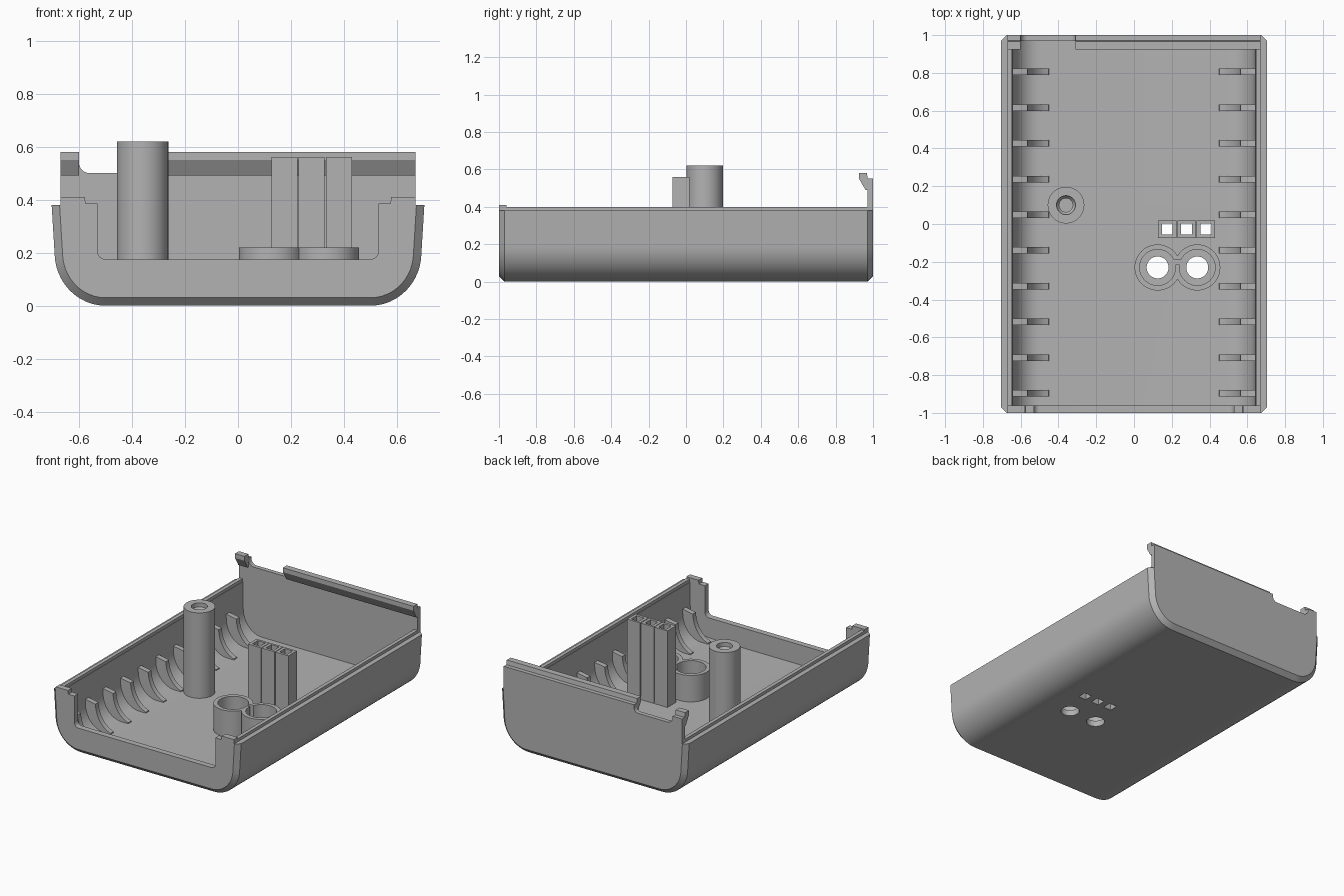
import bpy, bmesh
from math import sin, cos, pi

cube = bpy.data.objects.get("Cube")
if cube:
    bpy.data.objects.remove(cube, do_unlink=True)

GREY = (0.45, 0.45, 0.45, 1)
grey = bpy.data.materials.new("plain grey")
grey.use_nodes = True
grey.diffuse_color = GREY
grey.node_tree.nodes["Principled BSDF"].inputs["Base Color"].default_value = GREY


def finish(name, bm):
    bmesh.ops.recalc_face_normals(bm, faces=bm.faces)
    mesh = bpy.data.meshes.new(name)
    bm.to_mesh(mesh)
    bm.free()
    mesh.materials.append(grey)
    ob = bpy.data.objects.new(name, mesh)
    bpy.context.collection.objects.link(ob)
    return ob


def loft(name, rings):
    """Skin closed rings of equal length and cap both ends."""
    bm = bmesh.new()
    loops = [[bm.verts.new(p) for p in r] for r in rings]
    for a, b in zip(loops, loops[1:]):
        for i in range(len(a)):
            j = (i + 1) % len(a)
            bm.faces.new((a[i], a[j], b[j], b[i]))
    bm.faces.new(loops[0])
    bm.faces.new(loops[-1])
    return finish(name, bm)


def along_y(name, pts, y0, y1):
    return loft(name, [[(x, y, z) for x, z in pts] for y in (y0, y1)])


def along_x(name, pts, x0, x1):
    return loft(name, [[(x, y, z) for y, z in pts] for x in (x0, x1)])


def box(name, x0, x1, y0, y1, z0, z1):
    return along_y(name, [(x0, z0), (x1, z0), (x1, z1), (x0, z1)], y0, y1)


def lathe(name, cx, cy, profile, n=48):
    """Stack circles given as (radius, z)."""
    return loft(name, [[(cx + r * cos(2 * pi * i / n), cy + r * sin(2 * pi * i / n), z)
                        for i in range(n)] for r, z in profile])


def arc(cx, cz, rx, rz, a0, a1, n=12):
    return [(cx + rx * cos(a0 + (a1 - a0) * i / n), cz + rz * sin(a0 + (a1 - a0) * i / n))
            for i in range(n + 1)]


def boolean(ob, cutter, operation="DIFFERENCE"):
    """Apply a boolean and discard the helper."""
    mod = ob.modifiers.new("cut", "BOOLEAN")
    mod.object, mod.operation, mod.solver = cutter, operation, "EXACT"
    graph = bpy.context.evaluated_depsgraph_get()
    mesh = bpy.data.meshes.new_from_object(ob.evaluated_get(graph))
    ob.modifiers.clear()
    ob.data = mesh
    bpy.data.objects.remove(cutter, do_unlink=True)


def tray_section(top_x, side_x, base, top):
    """U-shaped section with rounded lower corners."""
    right = arc(0.5, 0.2, side_x - 0.5, 0.2 - base, -pi / 2, 0) + [(top_x, top)]
    return right + [(-x, z) for x, z in reversed(right)]


# Tray with chamfered ends, hollowed out
stations = [(-1, 0.03), (-0.97, 0), (0.97, 0), (1, 0.03)]
tray = loft("tray", [[(x, y, z) for x, z in tray_section(0.703 - d, 0.692 - d, d, 0.38)]
                     for y, d in stations])
boolean(tray, along_y("cavity", tray_section(0.645, 0.64, 0.04, 0.6), -0.96, 0.97))

# Wide opening in the front wall
right = arc(0.5, 0.205, 0.03, 0.03, -pi / 2, 0, 6) + [(0.53, 0.6)]
boolean(tray, along_y("opening", right + [(-x, z) for x, z in reversed(right)], -1.1, -0.9))

# Floor holes for the buttons and lights
BUTTONS, BUTTON_Y = (0.125, 0.335), -0.23
LIGHTS = (0.176, 0.278, 0.381)
for x in BUTTONS:
    boolean(tray, lathe("hole", x, BUTTON_Y, [(0.058, -0.1), (0.058, 0.1)]))
for x in LIGHTS:
    boolean(tray, box("hole", x - 0.029, x + 0.029, -0.055, 0.003, -0.1, 0.1))

# Side lips, front corner tabs and ribs
for side, s in (("right", -1), ("left", 1)):
    box(side + "_lip", s * 0.645, s * 0.67, -0.97, 0.98, 0.36, 0.4)
    tab = [(0.53, 0.36), (0.67, 0.36), (0.67, 0.41), (0.578, 0.41), (0.575, 0.385), (0.53, 0.385)]
    along_y(side + "_front_tab", [(s * x, z) for x, z in tab], -1, -0.96)
    rib = [(0.45, 0.03)] + arc(0.41, 0.22, 0.155, 0.18, -1.3, -0.1, 8) \
        + [(0.565, 0.215), (0.65, 0.23), (0.65, 0.16), (0.6, 0.06), (0.52, 0.03)]
    for i in range(10):
        y = 0.805 - i * 0.189
        along_y(f"{side}_rib_{i + 1}", [(s * x, z) for x, z in rib], y - 0.017, y + 0.017)

# Tall back wall with a rounded notch
notch = arc(-0.34, 0.53, 0.03, 0.03, 0, -pi / 2, 6) + arc(-0.56, 0.54, 0.04, 0.04, -pi / 2, -pi, 6)
along_y("back_wall", [(-0.67, 0.36), (0.67, 0.36), (0.67, 0.55), (-0.31, 0.55)]
        + notch + [(-0.6, 0.55), (-0.67, 0.55)], 0.97, 1)

# Snap ridges on the back wall
hook = [(0.925, 0.58), (0.967, 0.58), (0.972, 0.55), (0.98, 0.55), (0.98, 0.49), (0.96, 0.49), (0.925, 0.55)]
along_x("long_snap_ridge", hook, -0.31, 0.67)
along_x("short_snap_ridge", hook, -0.67, -0.6)

# Screw post with a threaded bore
post = lathe("screw_post", -0.36, 0.1, [(0.097, 0.03), (0.097, 0.62)])
thread = [(0.05 if i % 2 else 0.036, 0.25 + 0.018 * i) for i in range(20)]
boolean(post, lathe("bore", -0.36, 0.1, thread + [(0.05, 0.61), (0.05, 0.7)], 32))

# Joined button collars
collars = lathe("button_collars", BUTTONS[0], BUTTON_Y, [(0.122, 0.03), (0.122, 0.22)])
boolean(collars, lathe("collar", BUTTONS[1], BUTTON_Y, [(0.122, 0.03), (0.122, 0.22)]), "UNION")
for x in BUTTONS:
    boolean(collars, lathe("bore", x, BUTTON_Y, [(0.095, 0), (0.095, 0.3)]))
boolean(collars, box("slot", 0.2, 0.26, BUTTON_Y + 0.015, BUTTON_Y + 0.04, 0, 0.3))

# Square light guides
for i, x in enumerate(LIGHTS):
    guide = box(f"light_guide_{i + 1}", x - 0.049, x + 0.049, -0.073, 0.018, 0.03, 0.56)
    boolean(guide, box("shaft", x - 0.029, x + 0.029, -0.055, 0.003, 0, 0.7))

# Smooth the round surfaces, keep hard edges
for ob in bpy.context.scene.objects:
    ob.select_set(ob.type == "MESH")
bpy.context.view_layer.objects.active = tray
bpy.ops.object.shade_smooth_by_angle(angle=0.5)
